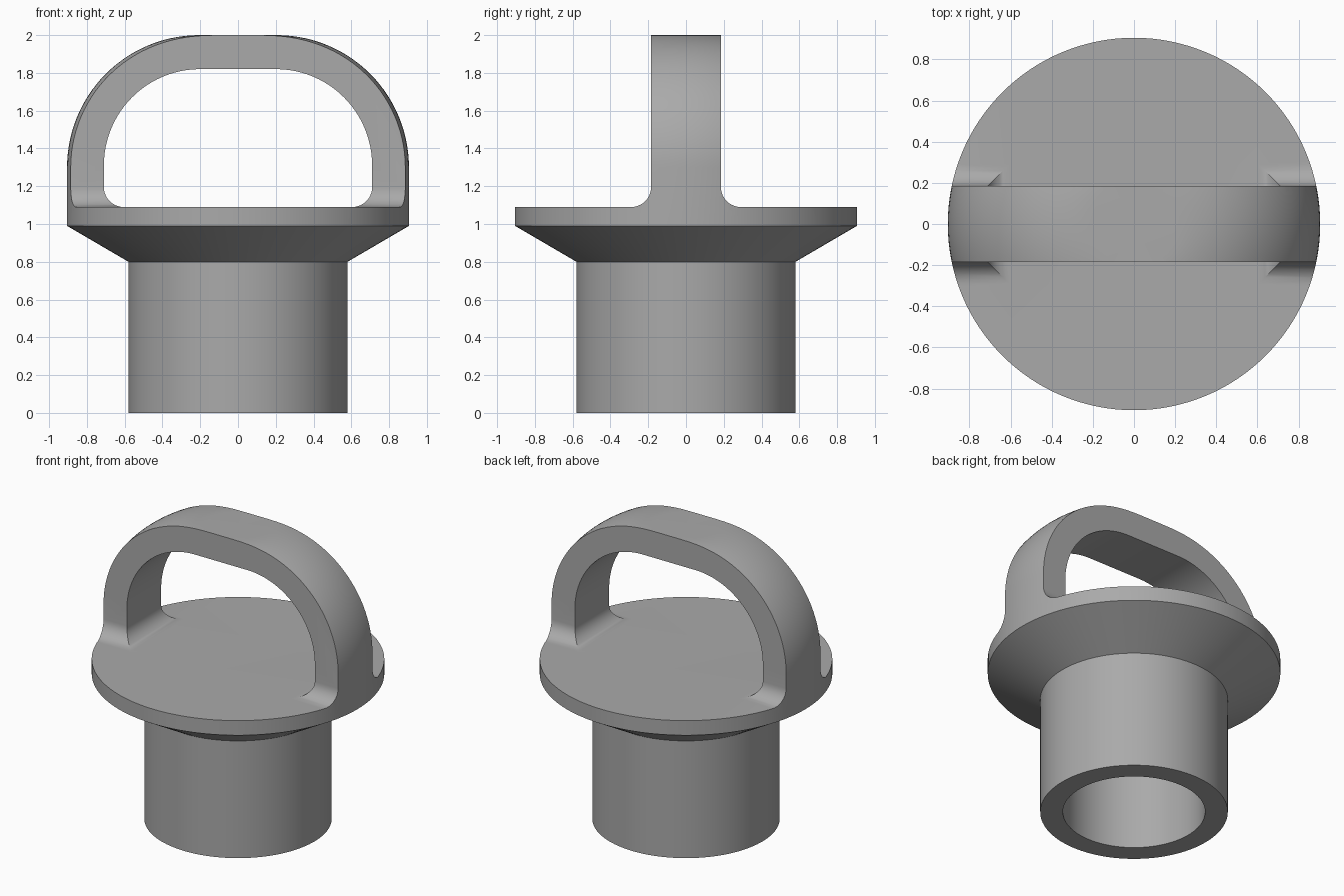
import bpy
import bmesh
from math import sin, cos, pi, radians

cube = bpy.data.objects.get("Cube")
if cube:
    bpy.data.objects.remove(cube, do_unlink=True)

# Main sizes
DISC_R, DISC_TOP = 0.905, 1.09
STEM_R, BORE_R, BORE_TOP = 0.58, 0.44, 0.8
HALF_GRIP, FILLET = 0.185, 0.105
SEGMENTS = 128

grey = bpy.data.materials.new("plain grey")
grey.use_nodes = True
colour = (0.4, 0.4, 0.4, 1)
grey.diffuse_color = colour
grey.node_tree.nodes["Principled BSDF"].inputs["Base Color"].default_value = colour


def arc(cx, cz, r, start, end, steps):
    """Points along a circular arc, angles in degrees."""
    angles = [radians(start + (end - start) * i / steps) for i in range(steps + 1)]
    return [(cx + r * cos(a), cz + r * sin(a)) for a in angles]


def make_object(name, bm):
    bmesh.ops.recalc_face_normals(bm, faces=bm.faces)
    mesh = bpy.data.meshes.new(name)
    bm.to_mesh(mesh)
    bm.free()
    mesh.materials.append(grey)
    obj = bpy.data.objects.new(name, mesh)
    bpy.context.collection.objects.link(obj)
    return obj


def revolve(name, profile):
    """Turn a profile of (radius, height) points about the z axis."""
    bm = bmesh.new()
    verts = [bm.verts.new((r, 0, z)) for r, z in profile]
    edges = [bm.edges.new(pair) for pair in zip(verts, verts[1:])]
    bmesh.ops.spin(bm, geom=verts + edges, cent=(0, 0, 0), axis=(0, 0, 1),
                   angle=2 * pi, steps=SEGMENTS)
    bmesh.ops.remove_doubles(bm, verts=bm.verts, dist=0.0001)
    return make_object(name, bm)


def extrude(name, outline, place, direction):
    """Extrude a closed outline; place maps its points to 3D."""
    bm = bmesh.new()
    face = bm.faces.new([bm.verts.new(place(u, z)) for u, z in outline])
    result = bmesh.ops.extrude_face_region(bm, geom=[face])
    moved = [v for v in result["geom"] if isinstance(v, bmesh.types.BMVert)]
    bmesh.ops.translate(bm, verts=moved, vec=direction)
    obj = make_object(name, bm)
    obj.hide_render = True
    return obj


# Hollow stem, flared disc and dome from which the handle is cut
profile = [(0, BORE_TOP), (BORE_R, BORE_TOP), (BORE_R, 0), (STEM_R, 0),
           (STEM_R, 0.8), (DISC_R, 0.99)]
profile += arc(DISC_R - 0.7, 1.3, 0.7, 0, 90, 28) + [(0, 2)]
plug = revolve("plug_with_handle", profile)

# Finger opening with rounded feet
foot = arc(0.71 - FILLET, DISC_TOP + FILLET, FILLET, -90, 0, 10)
half = foot + arc(0.2, 1.31, 0.51, 0, 90, 24)
opening = half + [(-x, z) for x, z in reversed(half)]
cutters = [extrude("opening_cutter", opening, lambda x, z: (x, -1.2, z), (0, 2.4, 0))]

# Space on each side of the handle, filleted into the disc
flank = arc(HALF_GRIP + FILLET, DISC_TOP + FILLET, FILLET, 270, 180, 10)
flank += [(HALF_GRIP, 2.2), (1.2, 2.2), (1.2, DISC_TOP)]
for name, side in (("back_cutter", 1), ("front_cutter", -1)):
    cutters.append(extrude(name, flank, lambda y, z: (-1.2, side * y, z), (2.4, 0, 0)))

bpy.ops.object.select_all(action="DESELECT")
bpy.context.view_layer.objects.active = plug
plug.select_set(True)
for cutter in reversed(cutters):
    cut = plug.modifiers.new(cutter.name, "BOOLEAN")
    cut.operation = "DIFFERENCE"
    cut.solver = "EXACT"
    cut.object = cutter
    bpy.ops.object.modifier_apply(modifier=cut.name)
    bpy.data.objects.remove(cutter, do_unlink=True)

bpy.ops.object.shade_smooth_by_angle(angle=radians(25))
